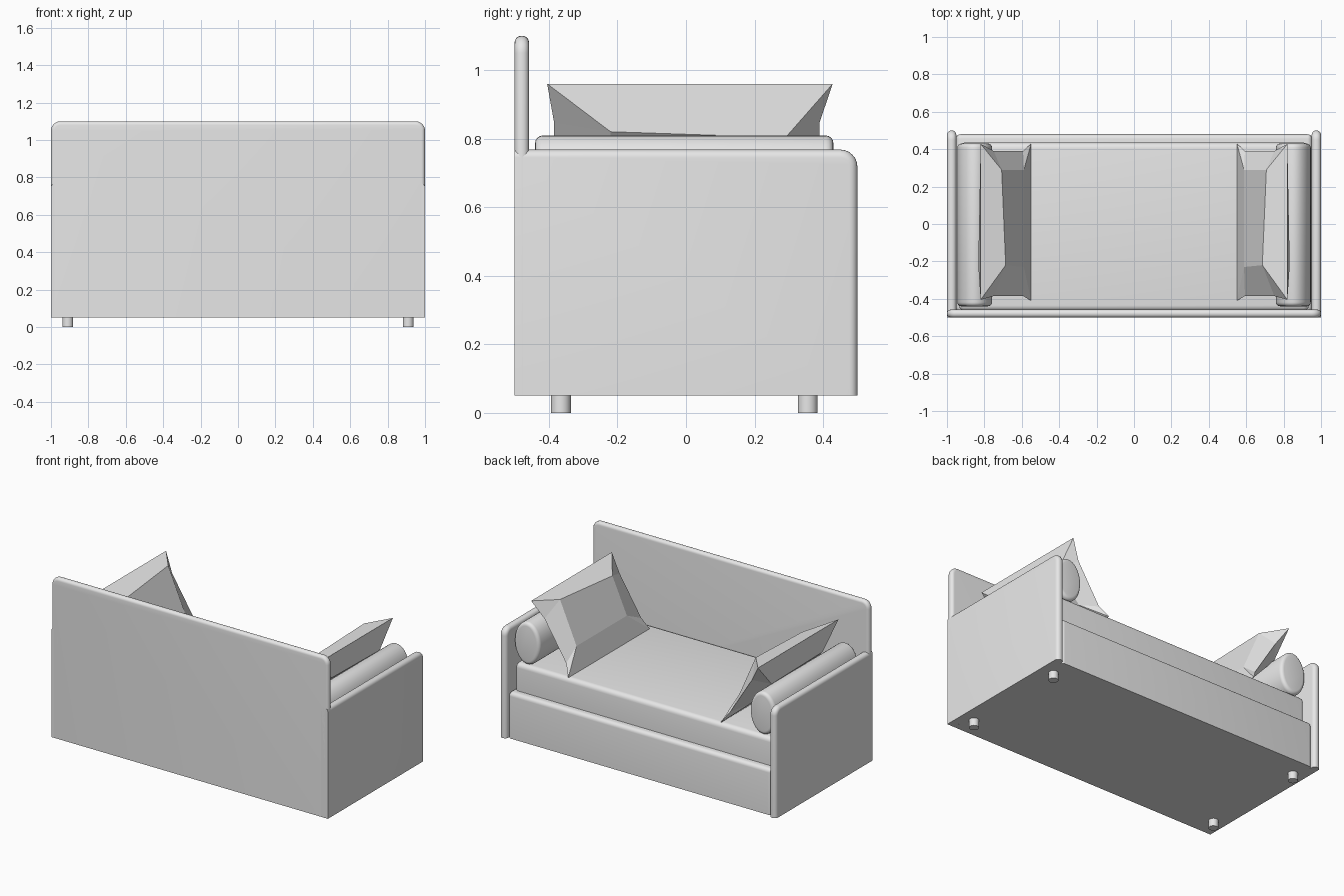
import bpy, bmesh, math
from mathutils import Matrix, Vector

cube = bpy.data.objects.get("Cube")
if cube:
    bpy.data.objects.remove(cube, do_unlink=True)

grey = bpy.data.materials.new("light_grey")
grey.use_nodes = True
grey.diffuse_color = (0.8, 0.8, 0.8, 1)
grey.node_tree.nodes["Principled BSDF"].inputs["Base Color"].default_value = (0.8, 0.8, 0.8, 1)


def finish(bm, name, smooth=True):
    bmesh.ops.recalc_face_normals(bm, faces=bm.faces[:])
    mesh = bpy.data.meshes.new(name)
    bm.to_mesh(mesh)
    bm.free()
    mesh.materials.append(grey)
    ob = bpy.data.objects.new(name, mesh)
    bpy.context.collection.objects.link(ob)
    if smooth:
        bpy.ops.object.select_all(action='DESELECT')
        ob.select_set(True)
        bpy.context.view_layer.objects.active = ob
        bpy.ops.object.shade_smooth_by_angle(angle=math.radians(35))
    return ob


def bevel(bm, edges, width, segments=5):
    bmesh.ops.bevel(bm, geom=edges, offset=width, offset_type='OFFSET',
                    segments=segments, profile=0.5, affect='EDGES', clamp_overlap=True)


def arc(cx, cy, r, start, end, n=6):
    return [(cx + r * math.cos(math.radians(start + (end - start) * i / n)),
             cy + r * math.sin(math.radians(start + (end - start) * i / n))) for i in range(n + 1)]


def panel(name, outline, place, depth, square, width):
    """Extrude an outline by depth and round its rim, except along square sides."""
    bm = bmesh.new()
    face = bm.faces.new([bm.verts.new(place(u, v)) for u, v in outline])
    ext = bmesh.ops.extrude_face_region(bm, geom=[face])
    moved = [g for g in ext["geom"] if isinstance(g, bmesh.types.BMVert)]
    bmesh.ops.translate(bm, vec=depth, verts=moved)
    axis = Vector(depth).normalized()
    rim = [e for e in bm.edges
           if abs((e.verts[0].co - e.verts[1].co).normalized().dot(axis)) < 0.5
           and not square((e.verts[0].co + e.verts[1].co) / 2)]
    bevel(bm, rim, width, 5)
    return finish(bm, name)


def box(name, lo, hi, width):
    """Box with every edge rounded except those on the underside."""
    bm = bmesh.new()
    bmesh.ops.create_cube(bm, size=1)
    for v in bm.verts:
        v.co = [lo[i] + (v.co[i] + 0.5) * (hi[i] - lo[i]) for i in range(3)]
    bevel(bm, [e for e in bm.edges if max(v.co.z for v in e.verts) > lo[2] + 0.001], width)
    return finish(bm, name)


def pillow(name, s):
    """Pinched cushion leaning outwards; d runs up the cushion, n is its thickness."""
    foot, top = Vector((0.55, 0, 0.53)), Vector((0.82, 0, 0.96))
    up = (top - foot).normalized()
    inward = Vector((-up.z, 0, up.x))
    length = (top - foot).length
    bm = bmesh.new()

    def vert(d, y, n=0.0):
        p = foot + up * d * length + inward * n
        return bm.verts.new((p.x * s, y, p.z))

    # Corner order: top +y, top -y, bottom -y, bottom +y
    c = [vert(1, 0.428), vert(1, -0.405), vert(0, -0.41), vert(0, 0.43)]
    # Pulled-in side rims
    r = [vert(0.74, 0.39), vert(0.74, -0.385), vert(0.16, -0.385), vert(0.16, 0.39)]
    for n in (0.088, -0.085):
        q = [vert(0.86 if n > 0 else 0.74, 0.29, n), vert(0.78, -0.22, n),
             vert(0.28, -0.23, n * 0.5), vert(0.28, 0.29, n * 0.5)]
        faces = [q, (c[0], c[1], q[1], q[0]), (c[2], c[3], q[3], q[2])]
        for a, b in ((0, 3), (1, 2)):
            faces += [(c[a], q[a], r[a]), (r[a], q[a], q[b], r[b]), (r[b], q[b], c[b])]
        for f in faces:
            bm.faces.new(f)
    return finish(bm, name, smooth=False)


# Tall panel along the closed side
panel("back_panel",
      [(-1, 0.05), (1, 0.05)] + arc(0.95, 1.05, 0.05, 0, 90) + arc(-0.95, 1.05, 0.05, 90, 180),
      lambda u, v: (u, -0.5, v), (0, 0.042, 0),
      lambda m: m.z < 0.051, 0.0195)

# Base and mattress
box("base", (-0.952, -0.47, 0.05), (0.952, 0.48, 0.35), 0.025)
box("mattress", (-0.935, -0.465, 0.34), (0.935, 0.435, 0.53), 0.03)

for s, side in ((-1, "right"), (1, "left")):
    # Arm panel with a rounded open corner
    panel(side + "_arm",
          [(-0.5, 0.05), (0.5, 0.05)] + arc(0.45, 0.718, 0.05, 0, 90) + [(-0.5, 0.768)],
          lambda u, v: (s * 0.95, u, v), (s * 0.05, 0, 0),
          lambda m: m.z < 0.051 or m.y < -0.499, 0.023)

    # Oval bolster along the arm
    bm = bmesh.new()
    bmesh.ops.create_cone(bm, cap_ends=True, segments=40, radius1=1, radius2=1, depth=0.87,
                          matrix=Matrix.Rotation(math.pi / 2, 4, 'X'))
    for v in bm.verts:
        v.co = (s * 0.852 + v.co.x * 0.093, v.co.y - 0.005, 0.671 + v.co.z * 0.138)
    bevel(bm, [e for e in bm.edges if abs(e.verts[0].co.y - e.verts[1].co.y) < 0.01], 0.022, 4)
    finish(bm, side + "_bolster")

    pillow(side + "_pillow", s)

    # Short round feet
    for y, end in ((-0.365, "front"), (0.355, "rear")):
        bm = bmesh.new()
        bmesh.ops.create_cone(bm, cap_ends=True, segments=24, radius1=0.029, radius2=0.029, depth=0.055,
                              matrix=Matrix.Translation((s * 0.91, y, 0.0275)))
        finish(bm, f"{side}_{end}_foot")
